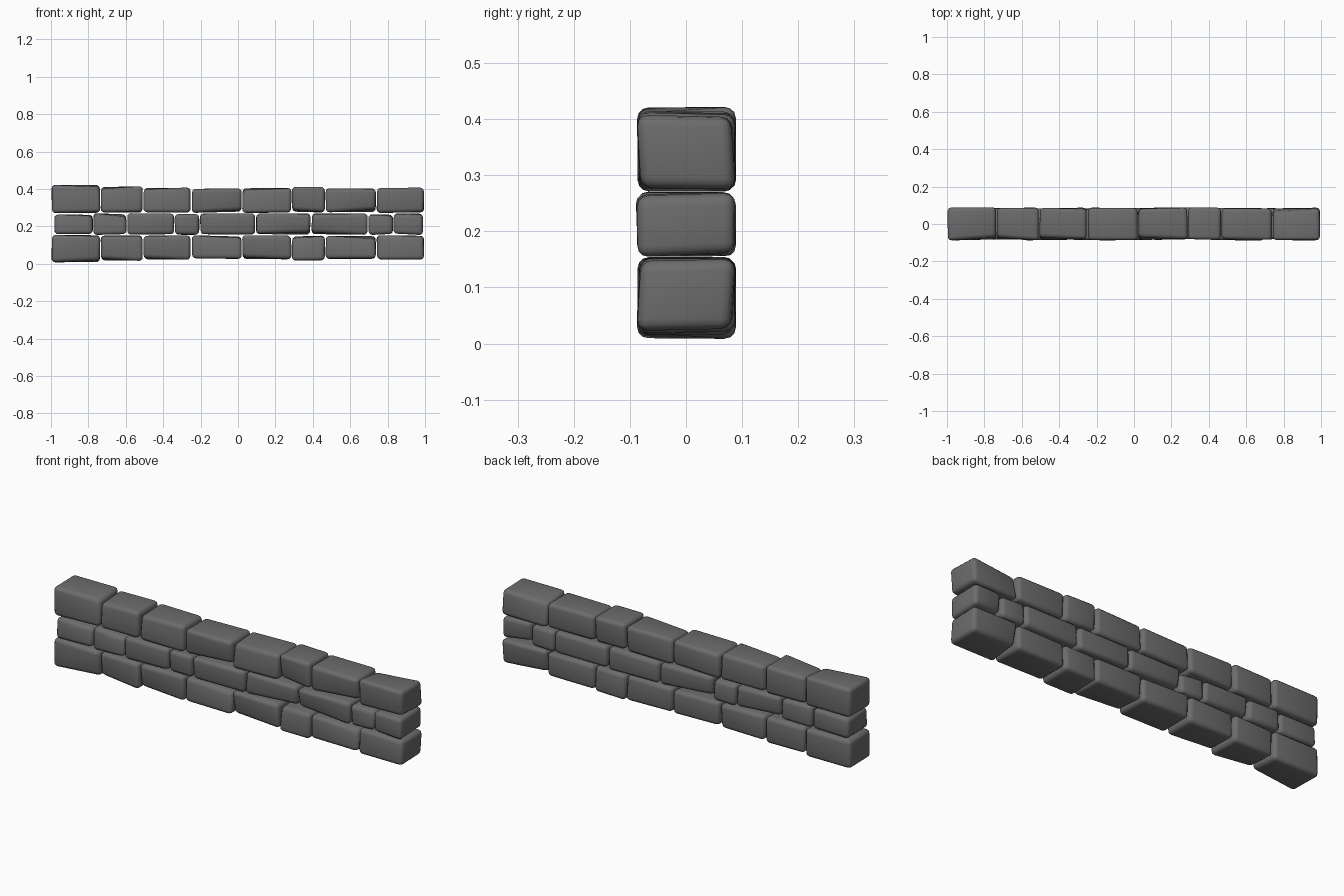
import bpy, bmesh, random
from mathutils import Vector

random.seed(7)
cube = bpy.data.objects.get("Cube")
if cube:
    bpy.data.objects.remove(cube, do_unlink=True)

stone = bpy.data.materials.new("grey_stone")
stone.use_nodes = True
GREY = (0.15, 0.15, 0.15, 1)
stone.diffuse_color = GREY
bsdf = stone.node_tree.nodes["Principled BSDF"]
bsdf.inputs["Base Color"].default_value = GREY
bsdf.inputs["Roughness"].default_value = 0.9


def make_stone(name, x, z, wear, flip=None):
    """Rounded block between the x and z limits, with a few worn corners."""
    bm = bmesh.new()
    bmesh.ops.create_cube(bm, size=1)
    mid = Vector((sum(x) / 2, 0, sum(z) / 2))
    size = Vector((x[1] - x[0], 0.18, z[1] - z[0]))
    for v, w in zip(bm.verts, wear):
        v.co = mid + v.co * size - Vector(
            [(1 if c > 0 else -1) * a for c, a in zip(v.co, w)])
        if flip:
            v.co.z = flip - v.co.z
    if flip:
        bmesh.ops.reverse_faces(bm, faces=bm.faces[:])
    bmesh.ops.bevel(bm, geom=bm.edges[:], offset=0.02, segments=3,
                    profile=0.5, affect='EDGES', clamp_overlap=True)
    for f in bm.faces:
        f.smooth = True
    mesh = bpy.data.meshes.new(name)
    bm.to_mesh(mesh)
    bm.free()
    mesh.materials.append(stone)
    obj = bpy.data.objects.new(name, mesh)
    bpy.context.collection.objects.link(obj)


def random_wear():
    """Inward shift of each corner: mostly slight, one corner well worn."""
    worn = random.randrange(8)
    return [[random.uniform(0, 0.006),
             random.uniform(0, 0.01) + (0.015 if i == worn else 0),
             random.uniform(0, 0.008) + (0.015 if i == worn else 0)]
            for i in range(8)]


# Top course, and the bottom course as its upside-down copy
joints = [-1, -0.735, -0.507, -0.25, 0.022, 0.287, 0.467, 0.74, 0.997]
tops = [0.426, 0.417, 0.413, 0.406, 0.411, 0.413, 0.405, 0.409]
for i, top in enumerate(tops):
    span = (joints[i], joints[i + 1])
    wear = random_wear()
    make_stone(f"top_stone_{i + 1}", span, (0.27, top), wear)
    make_stone(f"bottom_stone_{i + 1}", span, (0.275, top), wear, flip=0.43)

# Middle course with shifted joints
joints = [-0.985, -0.775, -0.595, -0.34, -0.205, 0.095, 0.39, 0.695, 0.83, 0.99]
for i in range(len(joints) - 1):
    make_stone(f"middle_stone_{i + 1}", (joints[i], joints[i + 1]),
               (0.153, 0.271), random_wear())
